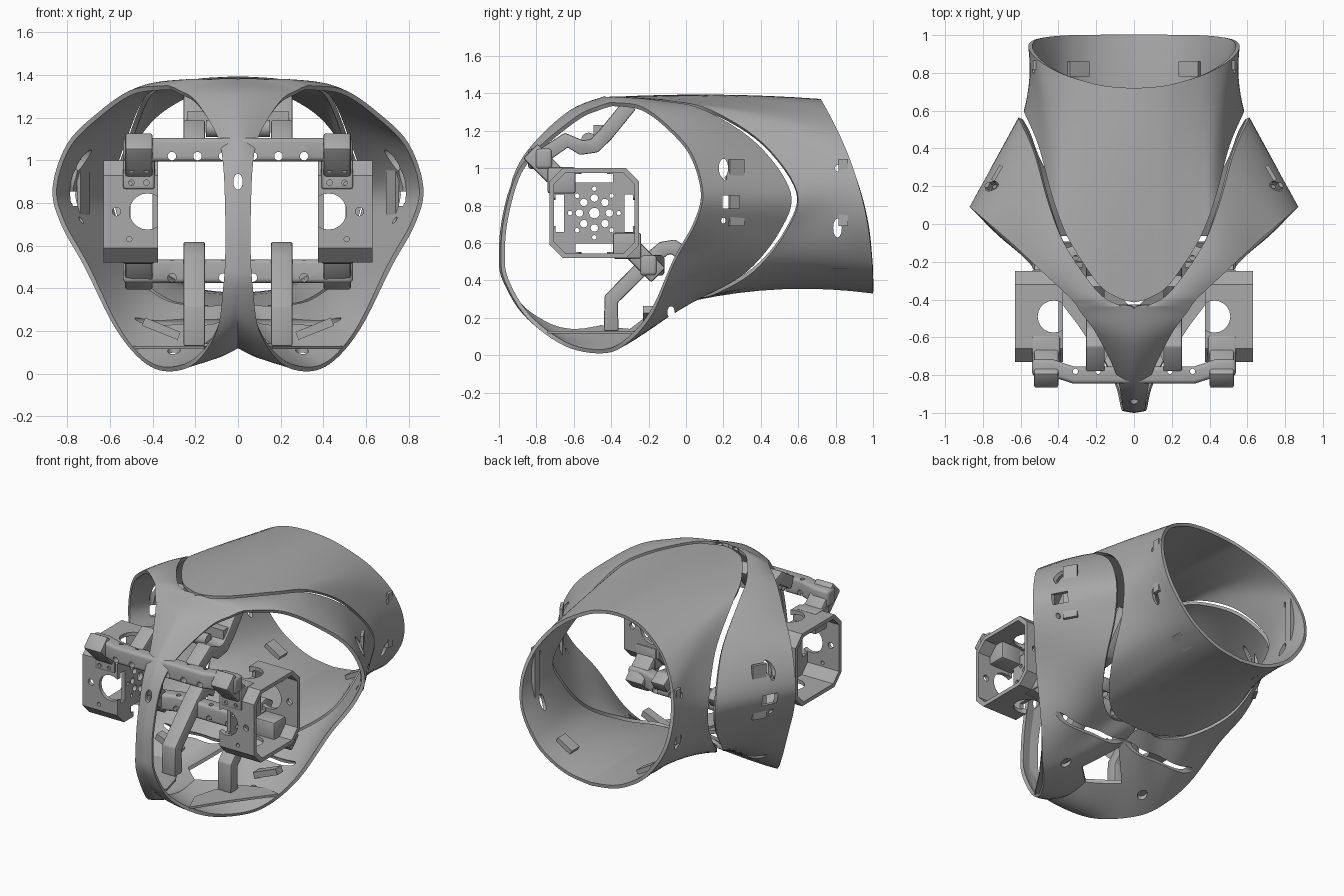
import bpy, bmesh, math
from mathutils import Vector, Matrix

if "Cube" in bpy.data.objects:
    bpy.data.objects.remove(bpy.data.objects["Cube"])

grey = bpy.data.materials.new("plain_grey")
grey.use_nodes = True
grey.diffuse_color = (.4, .4, .4, 1)
grey.node_tree.nodes["Principled BSDF"].inputs["Base Color"].default_value = grey.diffuse_color


# ---------- helpers ----------
def make(name, bm):
    bmesh.ops.recalc_face_normals(bm, faces=bm.faces)
    mesh = bpy.data.meshes.new(name)
    bm.to_mesh(mesh)
    bm.free()
    mesh.materials.append(grey)
    obj = bpy.data.objects.new(name, mesh)
    bpy.context.collection.objects.link(obj)
    return obj


def activate(obj):
    bpy.ops.object.select_all(action='DESELECT')
    obj.select_set(True)
    bpy.context.view_layer.objects.active = obj


def modify(obj, kind, **settings):
    mod = obj.modifiers.new(kind.lower(), kind)
    for key, value in settings.items():
        setattr(mod, key, value)
    activate(obj)
    bpy.ops.object.modifier_apply(modifier=mod.name)


def cut(obj, bm):
    cutter = make("cutter", bm)
    cutter.hide_render = True
    modify(obj, 'BOOLEAN', operation='DIFFERENCE', solver='EXACT', use_self=True, object=cutter)
    bpy.data.objects.remove(cutter)


def smooth(obj, angle=35):
    activate(obj)
    bpy.ops.object.shade_smooth_by_angle(angle=math.radians(angle))


def box(bm, loc, size, tilt=0, axis='X'):
    mat = Matrix.Translation(loc) @ Matrix.Rotation(math.radians(tilt), 4, axis) @ Matrix.Diagonal((*size, 1))
    bmesh.ops.create_cube(bm, size=1, matrix=mat)


def rod(bm, loc, radius, depth, axis='X', stretch=1):
    turn = {'X': Matrix.Rotation(math.pi / 2, 4, 'Y'), 'Y': Matrix.Rotation(math.pi / 2, 4, 'X'),
            'Z': Matrix.Identity(4)}[axis]
    tall = Matrix.Diagonal((1, 1, stretch, 1))
    bmesh.ops.create_cone(bm, cap_ends=True, segments=20, radius1=radius, radius2=radius, depth=depth,
                          matrix=Matrix.Translation(loc) @ tall @ turn)


def prism(bm, outline, low, high, place):
    a = [bm.verts.new(place(u, v, low)) for u, v in outline]
    b = [bm.verts.new(place(u, v, high)) for u, v in outline]
    bm.faces.new(a)
    bm.faces.new(b[::-1])
    for i in range(len(a)):
        j = (i + 1) % len(a)
        bm.faces.new((a[i], a[j], b[j], b[i]))


def ribbon(bm, path, thick, low, high, place):
    pts = [Vector(p) for p in path]
    sides = ([], [])
    for i, p in enumerate(pts):
        d = (pts[min(i + 1, len(pts) - 1)] - pts[max(i - 1, 0)]).normalized() * thick / 2
        sides[0].append(p + Vector((-d.y, d.x)))
        sides[1].append(p - Vector((-d.y, d.x)))
    prism(bm, sides[0] + sides[1][::-1], low, high, place)


def spline(points, closed, steps=6):
    pts = [Vector(p) for p in points]
    n = len(pts)
    pick = (lambda i: pts[i % n]) if closed else (lambda i: pts[max(0, min(n - 1, i))])
    out = []
    for i in range(n if closed else n - 1):
        a, b, c, d = (pick(i + k) for k in (-1, 0, 1, 2))
        for s in range(steps):
            t = s / steps
            out.append(b + (c - a) * t / 2 + (a * 2 - b * 5 + c * 4 - d) * t * t / 2
                       + (b * 3 - a - c * 3 + d) * t ** 3 / 2)
    if not closed:
        out.append(pts[-1].copy())
    for p in out:
        p.x = max(p.x, 0)
    return out


def shell(name, edge_a, edge_b, closed, bulge):
    bm = bmesh.new()
    rows, n, rings = [], len(edge_a), 8
    for k in range(rings + 1):
        t = k / rings
        row = []
        for a, b in zip(edge_a, edge_b):
            p = a.lerp(b, t)
            row.append(bm.verts.new(p + bulge(p) * 4 * t * (1 - t)))
        rows.append(row)
    for k in range(rings):
        for i in range(n if closed else n - 1):
            j = (i + 1) % n
            bm.faces.new((rows[k][i], rows[k][j], rows[k + 1][j], rows[k + 1][i]))
    obj = make(name, bm)
    widest = max(obj.data.polygons, key=lambda f: f.center.x)
    if widest.normal.x < 0:
        obj.data.flip_normals()
    modify(obj, 'MIRROR', merge_threshold=.002, use_clip=True)
    modify(obj, 'SOLIDIFY', thickness=.022, offset=-1)
    return obj


# ---------- curves of the shells: leg opening, parting seam, centre line ----------
leg = [(.31, -.425, 1.345), (.35, -.38, 1.35), (.5, -.24, 1.33), (.65, -.1, 1.23), (.8, .03, 1.08),
       (.87, .09, .87), (.83, .05, .7), (.72, -.06, .5), (.58, -.18, .22), (.45, -.32, .06), (.33, -.45, .01),
       (.2, -.65, .05), (.1, -.85, .2), (.07, -.97, .4), (.06, -.99, .55), (.06, -.97, .75),
       (.07, -.9, .98), (.1, -.78, 1.12), (.2, -.58, 1.28), (.28, -.47, 1.33)]
seam = [(.09, -.425, 1.38), (.2, -.35, 1.38), (.36, -.12, 1.36), (.45, .1, 1.31), (.53, .38, 1.13),
        (.61, .56, .87), (.57, .5, .66), (.5, .33, .45), (.35, .13, .33), (.19, .02, .3), (0, 0, .29)]
centre = [(0, -.55, .12), (0, -.84, .21), (0, -.98, .4), (0, -1, .55), (0, -.98, .75),
          (0, -.91, .99), (0, -.8, 1.15), (0, -.62, 1.31), (0, -.45, 1.38)]

front_shell = shell("front_shell", spline(leg, True), spline(seam + centre, True), True,
                    lambda p: Vector((0, 0, (p.z - .8) * .02)))
holes = bmesh.new()
for y, z, r, tall in ((.2, 1, .025, 2), (.2, .72, .012, 1.3), (-.08, .23, .02, 1.6)):
    rod(holes, (0, y, z), r, 2, 'X', tall)
box(holes, (0, .24, .82), (2, .09, .07))
rod(holes, (0, -1, .9), .022, .2, 'Y', 1.7)
for x in (-.77, .77):
    rod(holes, (x, .2, 1.05), .018, .5, 'Z')
box(holes, (0, -.3, .15), (.22, .22, .5), 45, 'Z')
for x in (-.3, .3):
    rod(holes, (x, -.28, .1), .03, .3, 'Z')
cut(front_shell, holes)
smooth(front_shell)

# waist shell runs from the seam to a slanted round opening
rim = []
for deg in (90, 80, 68, 50, 35, 19, 0, -20, -42, -58, -73, -90):
    a = math.radians(deg)
    z = .85 + .52 * math.sin(a)
    rim.append((.56 * math.cos(a), 1 - .28 * (max(z - .33, 0) / 1.04) ** 2.2, z))
start = [(x * .955, y + .035, z) for x, y, z in [centre[-1]] + seam]
waist_shell = shell("waist_shell", spline(start, False), spline(rim, False), False,
                    lambda p: Vector((-.03 * p.x, 0, .05 - .023 * p.z)))
holes = bmesh.new()
rod(holes, (0, .81, 1), .013, 2, 'X', 1.3)
rod(holes, (0, .81, .68), .023, 2, 'X', 2.2)
cut(waist_shell, holes)
smooth(waist_shell)

# ---------- motor housings ----------
HY, HZ = -.49, .76


def side_plane(u, v, w):
    return (w, u, v)


def octagon(half, corner):
    k = half - corner
    return [(HY + u, HZ + v) for u, v in ((half, -k), (half, k), (k, half), (-k, half),
                                          (-half, k), (-half, -k), (-k, -half), (k, -half))]


bm = bmesh.new()
prism(bm, octagon(.24, .07), .375, .63, side_plane)
motor_housing = make("motor_housing", bm)
bm = bmesh.new()
prism(bm, octagon(.215, .06), .4, .7, side_plane)
cut(motor_housing, bm)
bm = bmesh.new()
rod(bm, (.38, HY, HZ), .028, .2)
for i in range(8):
    a = i * math.pi / 4
    for radius, size in ((.08, .02), (.13, .012)):
        rod(bm, (.38, HY + radius * math.cos(a), HZ + radius * math.sin(a)), size, .2)
for s in (-1, 1):
    box(bm, (.38, HY, HZ + s * .185), (.2, .2, .045))
    box(bm, (.38, HY + s * .185, HZ), (.2, .045, .2))
    rod(bm, (.425, HY + s * .24, HZ), .085, .1, 'Y')
    rod(bm, (.425, HY, HZ + s * .24), .085, .1, 'Z')
    rod(bm, (.57, HY + s * .24, HZ), .02, .1, 'Y')
    for t in (-1, 1):
        rod(bm, (.51, HY + s * .24, HZ + t * .13), .012, .1, 'Y')
cut(motor_housing, bm)
modify(motor_housing, 'MIRROR')
smooth(motor_housing)

# ---------- corner clamps that hold the housings to the cross bars ----------
bm = bmesh.new()
for y, z in ((-.665, .935), (-.315, .585)):
    box(bm, (.465, y, z), (.15, .15, .14))
for y, z in ((-.765, 1.025), (-.215, .495)):
    box(bm, (.465, y, z), (.13, .19, .11), -45)
corner_clamp = make("corner_clamp", bm)
modify(corner_clamp, 'BEVEL', width=.012, segments=2)
bm = bmesh.new()
for dx in (-.035, .035):
    for dz in (-.03, .03):
        rod(bm, (.465 + dx, -.74, .925 + dz), .013, .06, 'Y')
cut(corner_clamp, bm)
modify(corner_clamp, 'MIRROR')
smooth(corner_clamp)

# ---------- cross bars with a row of bolt holes ----------
for name, y, z, bow in (("upper_cross_bar", -.78, 1.05, -.02), ("lower_cross_bar", -.18, .48, .02)):
    bm = bmesh.new()
    path = [(-.54, y - bow), (-.44, y - bow), (-.32, y + bow), (.32, y + bow), (.44, y - bow), (.54, y - bow)]
    ribbon(bm, path, .09, z - .055, z + .055, lambda u, v, w: (u, v, w))
    bar = make(name, bm)
    modify(bar, 'BEVEL', width=.02, segments=3)
    bm = bmesh.new()
    for x in (-.31, -.19, -.07, .07, .19, .31):
        rod(bm, (x, y, z - .03), .02, .3, 'Y')
        rod(bm, (x, y, z + .03), .014, .3, 'Z')
    cut(bar, bm)
    smooth(bar)

# ---------- arms from the bars to the shell ----------
arms = {"upper_arm": [(-.76, 1.07), (-.64, 1.15), (-.56, 1.11), (-.49, 1.12), (-.43, 1.18), (-.3, 1.34)],
        "lower_arm": [(-.4, .13), (-.4, .3), (-.18, .52), (-.12, .57), (-.07, .58), (-.01, .54)]}
for name, path in arms.items():
    bm = bmesh.new()
    ribbon(bm, path, .08, .155, .255, side_plane)
    arm = make(name, bm)
    modify(arm, 'BEVEL', width=.008, segments=2)
    modify(arm, 'MIRROR')
    smooth(arm)

bm = bmesh.new()
box(bm, (0, -.46, 1.18), (.48, .07, .1))
rod(bm, (0, -.52, 1.15), .04, .3)
smooth(make("upper_mount", bm))

# ---------- inner pads, floor plates and small brackets ----------
bm = bmesh.new()
box(bm, (.725, .27, .87), (.02, .09, .36), 30, 'Z')
box(bm, (.52, .84, .87), (.03, .05, .36))
box(bm, (.36, -.2, .21), (.18, .06, .04), -22, 'Y')
box(bm, (.3, .82, .45), (.12, .08, .05), -30, 'Y')
inner_pad = make("inner_pad", bm)
modify(inner_pad, 'MIRROR')

bm = bmesh.new()
floor = [(.49, -.28), (.38, -.25), (.24, -.3), (.14, -.45), (.1, -.6), (.16, -.74), (.3, -.53)]
prism(bm, floor, .115, .13, lambda u, v, w: (u, v, w))
floor_plate = make("floor_plate", bm)
modify(floor_plate, 'MIRROR')
